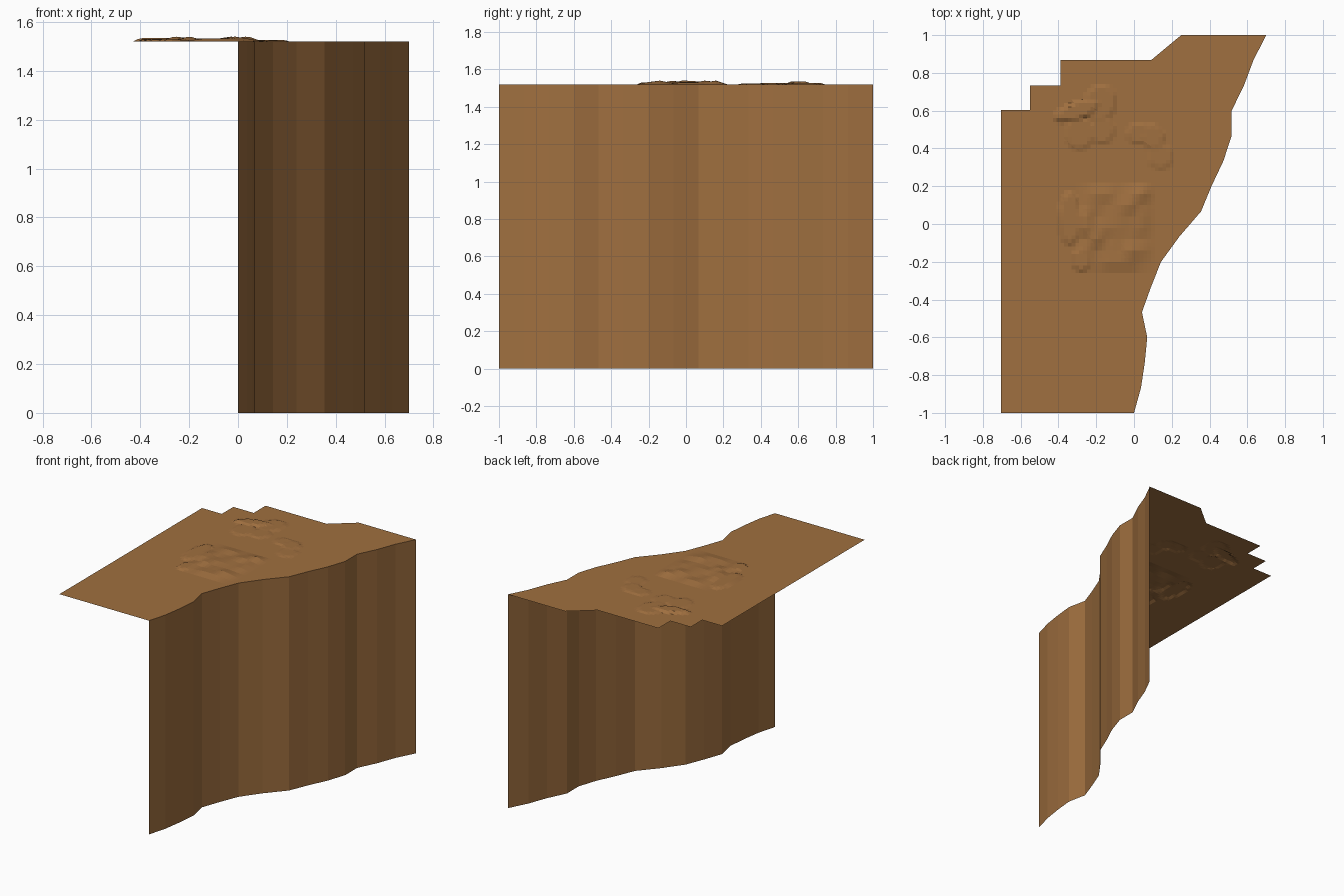
import bpy, bmesh, random
from mathutils import Vector

if "Cube" in bpy.data.objects:
    bpy.data.objects.remove(bpy.data.objects["Cube"])

random.seed(4)
TOP = 1.52
earth = bpy.data.materials.new("earth brown")
earth.diffuse_color = (0.35, 0.16, 0.05, 1)
earth.use_nodes = True
earth.node_tree.nodes["Principled BSDF"].inputs["Base Color"].default_value = earth.diffuse_color

# Wavy cliff edge, seen from above
edge_x = [0, .037, .057, .07, .042, .09, .143, .24, .355, .41, .473, .517, .517, .582, .632, .70]
edge = [(x, -1 + 2 * i / 15) for i, x in enumerate(edge_x)]
back = [(.25, 1), (.09, .867), (-.39, .867), (-.39, .733), (-.55, .733), (-.55, .603),
        (-.705, .603), (-.705, -1)]


def finish(name, bm):
    me = bpy.data.meshes.new(name)
    bm.to_mesh(me)
    bm.free()
    me.materials.append(earth)
    ob = bpy.data.objects.new(name, me)
    bpy.context.collection.objects.link(ob)


# Cliff wall: an open curtain below the edge
bm = bmesh.new()
low = [bm.verts.new((x, y, 0)) for x, y in edge]
high = [bm.verts.new((x, y, TOP)) for x, y in edge]
for i in range(len(edge) - 1):
    bm.faces.new((low[i], low[i + 1], high[i + 1], high[i]))
finish("cliff_wall", bm)

# Low stone slabs pressed into the ground: x, y, radius x, radius y, slope, height
slabs = [(-.30, .60, .125, .05, .3, .014), (-.18, .64, .09, .10, .1, .007),
         (-.29, .48, .08, .09, 0, .006), (-.17, .50, .07, .08, 0, .006),
         (.03, .48, .07, .06, 0, .006), (.10, .46, .06, .07, 0, .007),
         (.14, .36, .07, .07, 0, .005), (-.34, .03, .06, .15, 0, .010),
         (-.28, -.19, .05, .06, 0, .010)]

# Coarse random heights for the broken rock patch
STEP, NX, NY = .06, 8, 9
rocks = [[random.choice((.004, .008, .012, .021)) if 0 < i < NX - 1 and 0 < j < NY - 1 else 0
          for j in range(NY)] for i in range(NX)]


def rock_height(x, y):
    u, v = (x + .32) / STEP, (y + .26) / STEP
    if not (0 <= u < NX - 1 and 0 <= v < NY - 1):
        return 0
    i, j = int(u), int(v)
    a, b = u - i, v - j
    near = rocks[i][j] * (1 - a) + rocks[i + 1][j] * a
    far = rocks[i][j + 1] * (1 - a) + rocks[i + 1][j + 1] * a
    return near * (1 - b) + far * b


def relief(x, y):
    h = rock_height(x, y)
    for cx, cy, rx, ry, slope, top in slabs:
        dx = x - cx
        dy = y - cy - slope * dx
        r = (dx / rx) ** 2 + (dy / ry) ** 2
        h = max(h, top * min(1, max(0, (1 - r) / .3)))
    return h


# Ground sheet, cut finely where the stones lie
bm = bmesh.new()
bm.faces.new([bm.verts.new((x, y, TOP)) for x, y in edge + back])
bmesh.ops.triangulate(bm, faces=bm.faces[:])


def cut(co, no):
    bmesh.ops.bisect_plane(bm, geom=bm.verts[:] + bm.edges[:] + bm.faces[:],
                           plane_co=co, plane_no=no, dist=1e-5)


for i in range(34):
    cut((-.45 + .02 * i, 0, 0), (1, 0, 0))
for j in range(54):
    cut((0, -.30 + .02 * j, 0), (0, 1, 0))
for v in bm.verts:
    v.co.z += relief(v.co.x, v.co.y)
bm.normal_update()
for f in bm.faces:
    if f.normal.z < 0:
        f.normal_flip()
finish("ground_top", bm)
